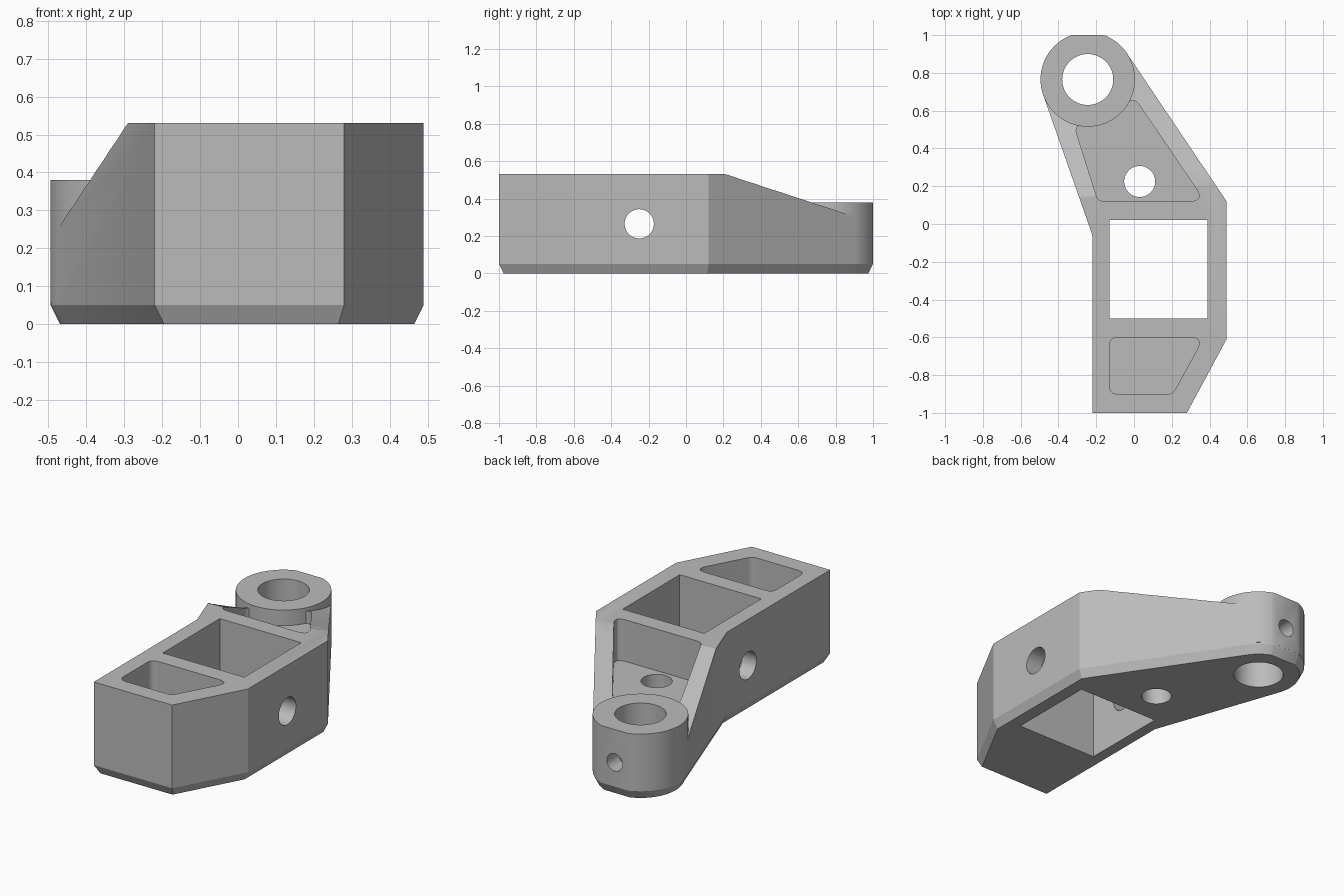
import bpy, bmesh
from math import atan2, acos, asin, sin, cos, pi, radians, tan
from mathutils import Vector, Matrix

if "Cube" in bpy.data.objects:
    bpy.data.objects.remove(bpy.data.objects["Cube"])

grey = bpy.data.materials.new("plain grey")
grey.use_nodes = True
grey.diffuse_color = (0.5, 0.5, 0.5, 1)
grey.node_tree.nodes["Principled BSDF"].inputs["Base Color"].default_value = (0.5, 0.5, 0.5, 1)

HEIGHT, BOSS_TOP, FLOOR, CHAMFER, INSET = 0.53, 0.38, 0.29, 0.05, 0.025
CENTRE, RADIUS = Vector((-0.245, 0.765)), 0.25


def finish(name, bm):
    bmesh.ops.recalc_face_normals(bm, faces=bm.faces)
    mesh = bpy.data.meshes.new(name)
    bm.to_mesh(mesh)
    bm.free()
    mesh.materials.append(grey)
    obj = bpy.data.objects.new(name, mesh)
    bpy.context.collection.objects.link(obj)
    return obj


def stack(name, rings):
    """Solid through matching rings, each given as (points, z)."""
    bm = bmesh.new()
    loops = [[bm.verts.new((p[0], p[1], z)) for p in pts] for pts, z in rings]
    n = len(loops[0])
    for a, b in zip(loops, loops[1:]):
        for i in range(n):
            j = (i + 1) % n
            bm.faces.new((a[i], a[j], b[j], b[i]))
    bm.faces.new(loops[0][::-1])
    bm.faces.new(loops[-1])
    return finish(name, bm)


def prism(name, pts, z0, z1):
    return stack(name, [(pts, z0), (pts, z1)])


def arc(r, a0, a1, n):
    return [CENTRE + r * Vector((cos(a), sin(a)))
            for a in (a0 + (a1 - a0) * i / n for i in range(n + 1))]


def offset(pts, d):
    """Move a counter-clockwise outline inward by d."""
    out = []
    for i, p in enumerate(pts):
        u = (p - pts[i - 1]).normalized()
        v = (pts[(i + 1) % len(pts)] - p).normalized()
        n1, n2 = Vector((-u.y, u.x)), Vector((-v.y, v.x))
        out.append(p + (n1 + n2) * d / (1 + n1.dot(n2)))
    return out


def rounded(corners, r):
    pts = [Vector(c) for c in corners]
    out = []
    for i, p in enumerate(pts):
        a = (pts[i - 1] - p).normalized()
        b = (pts[(i + 1) % len(pts)] - p).normalized()
        d = r / tan(a.angle(b) / 2)
        for k in range(9):
            t = k / 8
            out.append(p + a * d * (1 - t) ** 2 + b * d * t ** 2)
    return out


def rod(name, r, length, place, turn=(0, "Z")):
    bm = bmesh.new()
    matrix = Matrix.Translation(place) @ Matrix.Rotation(radians(turn[0]), 4, turn[1])
    bmesh.ops.create_cone(bm, cap_ends=True, segments=64, radius1=r, radius2=r,
                          depth=length, matrix=matrix)
    return finish(name, bm)


def combine(target, other, operation="DIFFERENCE"):
    mod = target.modifiers.new(other.name, "BOOLEAN")
    mod.operation, mod.object, mod.solver = operation, other, "EXACT"
    bpy.context.view_layer.objects.active = target
    bpy.ops.object.modifier_apply(modifier=mod.name)
    bpy.data.objects.remove(other)


# Body: angled block with straight sides running tangent to the round end
def tangent(p, side):
    v = p - CENTRE
    return atan2(v.y, v.x) + side * acos(RADIUS / v.length)


left_corner, right_corner = Vector((0.49, 0.12)), Vector((-0.22, -0.06))
start = tangent(left_corner, 1)
end = tangent(right_corner, -1) + 2 * pi
flat = asin((1 - CENTRE.y) / RADIUS)
skin = RADIUS - 0.0005
outline = [Vector(p) for p in ((-0.22, -1), (0.28, -1), (0.49, -0.61))] + [left_corner]
outline += arc(skin, start, flat, 12) + arc(skin, pi - flat, end, 28) + [right_corner]
body = stack("bracket_body", [(offset(outline, INSET), 0), (outline, CHAMFER), (outline, HEIGHT)])

# Sloping top of the arm, steeper on the right side
l0, l1 = Vector((-0.29, 0.14, HEIGHT)), Vector((-0.47, 0.65, 0.26))
r0, r1 = Vector((0.43, 0.21, HEIGHT)), Vector((0.0, 0.85, 0.32))
bm = bmesh.new()
bmesh.ops.create_grid(bm, x_segments=8, y_segments=8, size=0.5)
for v in bm.verts:
    s, t = -0.3 + 1.6 * (v.co.x + 0.5), -0.05 + 1.65 * (v.co.y + 0.5)
    v.co = l0.lerp(l1, t).lerp(r0.lerp(r1, t), s)
top = bmesh.ops.extrude_face_region(bm, geom=bm.faces[:])["geom"]
for v in top:
    if isinstance(v, bmesh.types.BMVert):
        v.co.z = 1
combine(body, finish("arm_slope", bm))

# Lightening pockets
for name, corners in (
        ("arm_pocket", [(-0.19, 0.12), (0.375, 0.12), (0.005, 0.665), (-0.315, 0.515)]),
        ("front_pocket", [(-0.13, -0.9), (0.205, -0.9), (0.37, -0.6), (-0.13, -0.6)])):
    combine(body, prism(name, rounded(corners, 0.045), FLOOR, 1))

# Round boss with a flat at the back
combine(body, rod("boss_clearance", RADIUS, 1, (*CENTRE, BOSS_TOP + 0.49)))
boss = arc(RADIUS, pi - flat, 2 * pi + flat, 64)
combine(body, prism("boss", boss, CHAMFER + 0.01, BOSS_TOP), "UNION")

# Square window and round holes
window = [(-0.13, -0.5), (0.39, -0.5), (0.39, 0.02), (-0.13, 0.02)]
combine(body, prism("window", window, -1, 1))
combine(body, rod("boss_bore", 0.135, 2, (*CENTRE, 0)))
combine(body, rod("arm_hole", 0.082, 2, (0.03, 0.225, 0)))
combine(body, rod("side_hole", 0.078, 2, (0, -0.25, 0.265), (90, "Y")))
combine(body, rod("set_screw_hole", 0.05, 0.3, (CENTRE.x, 0.99, 0.19), (90, "X")))

bpy.ops.object.select_all(action="DESELECT")
body.select_set(True)
bpy.context.view_layer.objects.active = body
bpy.ops.object.shade_smooth_by_angle(angle=radians(25))
